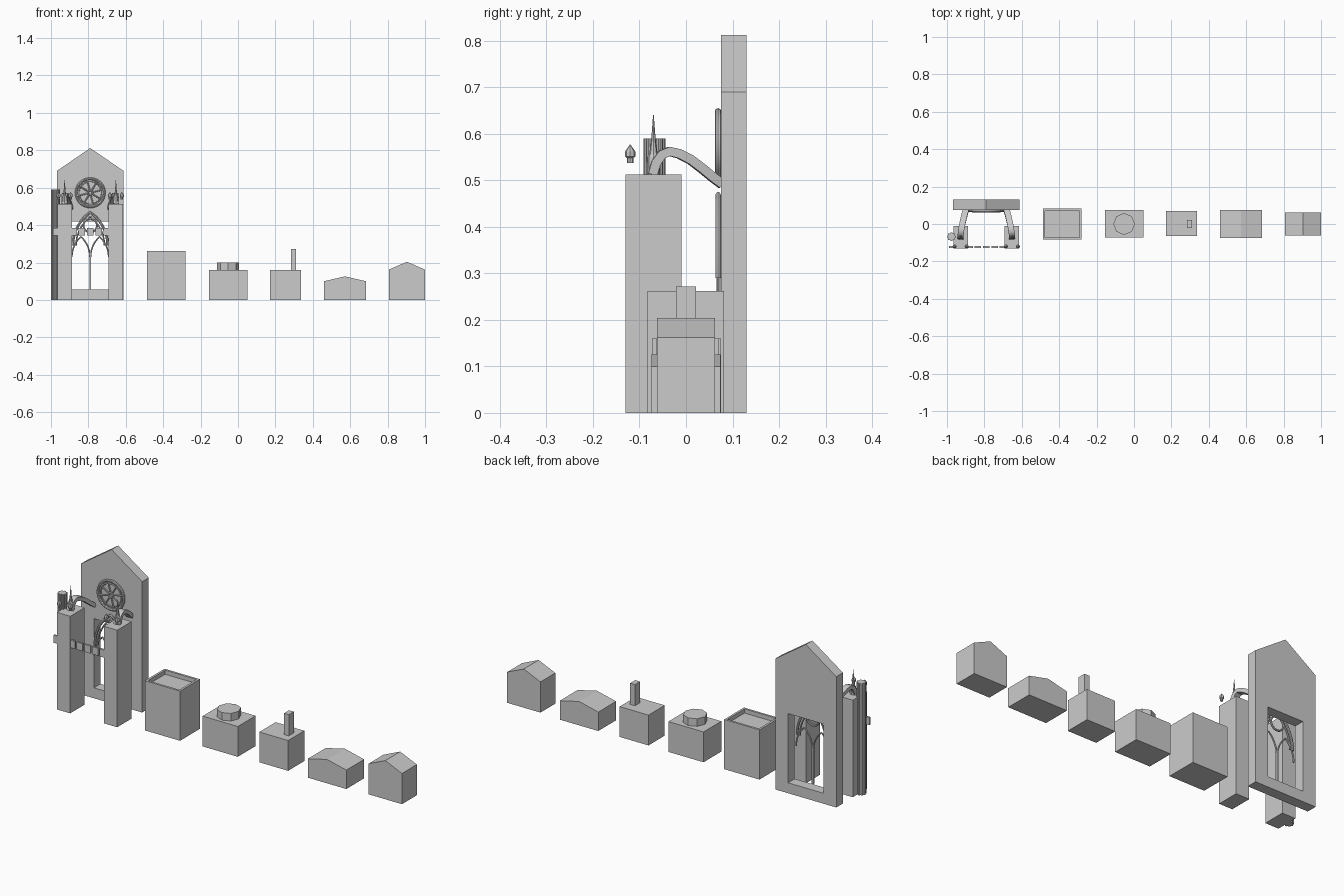
import bpy, bmesh, math
from mathutils import Vector

if "Cube" in bpy.data.objects:
    bpy.data.objects.remove(bpy.data.objects["Cube"])

CX = -0.79   # centre line of the church front


def finish(bm, name, smooth=False):
    bmesh.ops.recalc_face_normals(bm, faces=bm.faces)
    me = bpy.data.meshes.new(name)
    bm.to_mesh(me)
    bm.free()
    ob = bpy.data.objects.new(name, me)
    bpy.context.collection.objects.link(ob)
    if smooth:
        bpy.context.view_layer.objects.active = ob
        bpy.ops.object.select_all(action='DESELECT')
        ob.select_set(True)
        bpy.ops.object.shade_smooth_by_angle(angle=math.radians(35))
    return ob


def prism(name, pts, y0, y1):
    """Extrude an x-z outline along y."""
    bm = bmesh.new()
    f = bm.faces.new([bm.verts.new((x, y0, z)) for x, z in pts])
    r = bmesh.ops.extrude_face_region(bm, geom=[f])
    bmesh.ops.translate(bm, vec=(0, y1 - y0, 0),
                        verts=[v for v in r['geom'] if isinstance(v, bmesh.types.BMVert)])
    return finish(bm, name)


def box(name, x0, x1, y0, y1, z0, z1):
    return prism(name, [(x0, z0), (x1, z0), (x1, z1), (x0, z1)], y0, y1)


def house(name, x0, x1, hy, eave, ridge):
    xm = (x0 + x1) / 2
    return prism(name, [(x0, 0), (x1, 0), (x1, eave), (xm, ridge), (x0, eave)], -hy, hy)


def lathe(name, x, y, profile, n, smooth=False, turn=0.0):
    bm = bmesh.new()
    rings = [[bm.verts.new((x + r * math.cos(turn + math.tau * i / n),
                            y + r * math.sin(turn + math.tau * i / n), z)) for i in range(n)]
             for r, z in profile]
    for a, b in zip(rings, rings[1:]):
        for i in range(n):
            bm.faces.new((a[i], a[(i + 1) % n], b[(i + 1) % n], b[i]))
    bm.faces.new(rings[0])
    bm.faces.new(rings[-1])
    return finish(bm, name, smooth)


def sweep(name, path, side, w, h, n=8, closed=False, square=False):
    """Sweep a round or square section; side is the constant binormal."""
    bm = bmesh.new()
    side = Vector(side).normalized()
    P = [Vector(p) for p in path]
    m = len(P)
    if square:
        sec = [(1, 1), (-1, 1), (-1, -1), (1, -1)]
    else:
        sec = [(math.cos(math.tau * k / n), math.sin(math.tau * k / n)) for k in range(n)]
    rings = []
    for i in range(m):
        a = P[(i - 1) % m] if closed or i else P[0]
        b = P[(i + 1) % m] if closed or i < m - 1 else P[-1]
        up = (b - a).normalized().cross(side).normalized()
        rings.append([bm.verts.new(P[i] + side * w * u + up * h * v) for u, v in sec])
    k = len(sec)
    for i in range(m if closed else m - 1):
        a, b = rings[i], rings[(i + 1) % m]
        for j in range(k):
            bm.faces.new((a[j], a[(j + 1) % k], b[(j + 1) % k], b[j]))
    if not closed:
        bm.faces.new(rings[0])
        bm.faces.new(rings[-1])
    return finish(bm, name, True)


def pointed_arch(cx, y, half, spring, apex, foot):
    """Two arcs meeting at a point, on straight legs down to foot."""
    h = apex - spring
    R = (half * half + h * h) / (2 * half)
    top = math.atan2(h, R - half)
    right = [(half - R + R * math.cos(top * i / 12), spring + R * math.sin(top * i / 12))
             for i in range(13)]
    if foot < spring:
        right.insert(0, (half, foot))
    pts = right + [(-x, z) for x, z in right[-2::-1]]
    return [(cx + x, y, z) for x, z in pts]


def circle(cx, y, cz, r, n=32):
    return [(cx + r * math.cos(math.tau * i / n), y, cz + r * math.sin(math.tau * i / n))
            for i in range(n)]


# Gabled front wall with a rectangular opening
wall = prism("front_wall", [(-0.968, 0), (-0.612, 0), (-0.612, 0.69), (CX, 0.812), (-0.968, 0.69)],
             0.075, 0.13)
cutter = box("opening_cutter", CX - 0.103, CX + 0.103, 0.0, 0.2, 0.055, 0.42)
cutter.hide_render = True
mod = wall.modifiers.new("opening", 'BOOLEAN')
mod.object = cutter
mod.solver = 'EXACT'
bpy.context.view_layer.objects.active = wall
bpy.ops.object.modifier_apply(modifier="opening")
bpy.data.objects.remove(cutter)

# Window tracery
Y = (0, 1, 0)
sweep("outer_arch", pointed_arch(CX, 0.069, 0.093, 0.29, 0.468, 0.29), Y, 0.006, 0.007)
sweep("inner_arch", pointed_arch(CX, 0.070, 0.076, 0.29, 0.445, 0.29), Y, 0.005, 0.004)
for s in (-1, 1):
    sweep("lancet_arch", pointed_arch(CX + s * 0.05, 0.07, 0.048, 0.23, 0.338, 0.23), Y, 0.004, 0.004)
box("mullion", CX - 0.005, CX + 0.005, 0.065, 0.075, 0.055, 0.25)
sweep("window_oculus", circle(CX, 0.07, 0.398, 0.036), Y, 0.005, 0.005, closed=True)

# Rose window
RZ = 0.573
sweep("rose_ring", circle(CX, 0.069, RZ, 0.075, 40), Y, 0.007, 0.007, closed=True)
sweep("rose_inner_ring", circle(CX, 0.07, RZ, 0.06, 40), Y, 0.004, 0.003, closed=True)
sweep("rose_hub", circle(CX, 0.069, RZ, 0.012, 20), Y, 0.006, 0.005, closed=True)
for i in range(8):
    a = math.tau * (i + 0.3) / 8
    c, s = math.cos(a), math.sin(a)
    sweep("rose_spoke", [(CX + r * c, 0.069, RZ + r * s) for r in (0.012, 0.072)], Y, 0.004, 0.004)

# Piers, pinnacles, corner finials and flying buttresses on both sides
for s in (-1, 1):
    px = CX + s * 0.137
    box("pier", min(CX + s * 0.098, CX + s * 0.176), max(CX + s * 0.098, CX + s * 0.176),
        -0.13, -0.01, 0, 0.512)
    lathe("pinnacle", px, -0.07, [(0.014, 0.51), (0.013, 0.55), (0.009, 0.556),
                                  (0.005, 0.585), (0.0008, 0.64)], 8)
    for d in (-0.032, 0.032):
        lathe("corner_finial", px + d, -0.12, [(0.007, 0.537), (0.007, 0.548), (0.011, 0.551),
                                               (0.011, 0.562), (0.0005, 0.577)], 8)
    yz = [(-0.073, 0.512), (-0.066, 0.537), (-0.053, 0.555), (-0.036, 0.562), (-0.015, 0.557),
          (0.01, 0.544), (0.035, 0.525), (0.058, 0.506), (0.077, 0.492)]
    path = [(CX + s * (0.138 - 0.03 * ((y + 0.073) / 0.15) ** 1.5), y, z) for y, z in yz]
    sweep("flying_buttress", path, (1, s * 0.12, 0), 0.016, 0.010, square=True)

# Clustered column beside the left pier
COL = (-0.976, -0.068)
lathe("column_core", *COL, [(0.019, 0), (0.019, 0.59)], 24, True)
for i in range(8):
    a = math.tau * i / 8
    lathe("column_shaft", COL[0] + 0.0185 * math.cos(a), COL[1] + 0.0185 * math.sin(a),
          [(0.0055, 0), (0.0055, 0.59)], 10, True)

# Row of small parapet blocks between the piers
for i in range(7):
    x = -0.97 + i * 0.045
    z0 = 0.345
    box("parapet_block", x - 0.018, x + 0.018, -0.127, -0.117, z0, z0 + 0.04)

# Flat-roofed house with a raised parapet rim
hall = box("flat_roof_house", -0.486, -0.28, -0.083, 0.082, 0, 0.262)
bm = bmesh.new()
bm.from_mesh(hall.data)
top = [f for f in bm.faces if f.calc_center_median().z > 0.26]
bmesh.ops.inset_region(bm, faces=top, thickness=0.016)
r = bmesh.ops.extrude_face_region(bm, geom=top)
bmesh.ops.delete(bm, geom=[f for f in top if f.is_valid], context='FACES')
bmesh.ops.translate(bm, vec=(0, 0, -0.022),
                    verts=[v for v in r['geom'] if isinstance(v, bmesh.types.BMVert)])
bmesh.ops.recalc_face_normals(bm, faces=bm.faces)
bm.to_mesh(hall.data)
bm.free()

# House with an eight-sided roof drum
box("drum_house", -0.155, 0.05, -0.073, 0.075, 0, 0.16)
lathe("roof_drum", -0.053, 0.0, [(0.058, 0.16), (0.058, 0.2)], 8)

# House with a chimney
box("chimney_house", 0.17, 0.338, -0.065, 0.07, 0, 0.16)
box("chimney", 0.283, 0.311, -0.021, 0.021, 0.16, 0.272)

# Two gabled houses
house("low_gable_house", 0.46, 0.684, 0.074, 0.1, 0.126)
house("tall_gable_house", 0.806, 1.0, 0.062, 0.162, 0.204)
